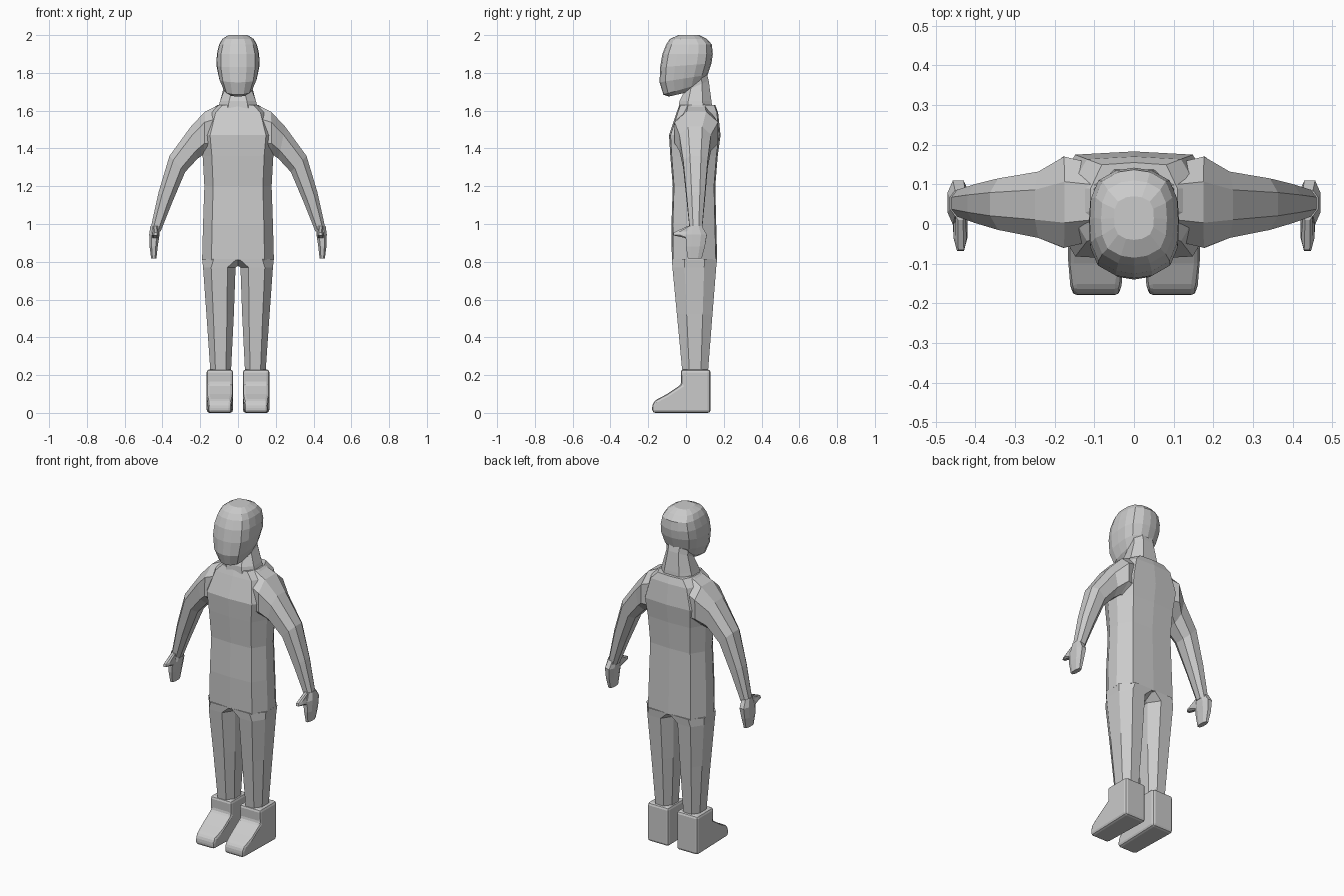
import bpy, bmesh

cube = bpy.data.objects.get("Cube")
if cube:
    bpy.data.objects.remove(cube, do_unlink=True)

grey = bpy.data.materials.new("plain grey")
grey.use_nodes = True
colour = (0.6, 0.6, 0.6, 1)
grey.diffuse_color = colour
grey.node_tree.nodes["Principled BSDF"].inputs["Base Color"].default_value = colour


def finish(name, bm, mirror=False, bevel=0):
    bmesh.ops.recalc_face_normals(bm, faces=bm.faces)
    mesh = bpy.data.meshes.new(name)
    bm.to_mesh(mesh)
    bm.free()
    mesh.materials.append(grey)
    obj = bpy.data.objects.new(name, mesh)
    bpy.context.collection.objects.link(obj)
    if bevel:
        mod = obj.modifiers.new("soft edges", "BEVEL")
        mod.width, mod.segments, mod.limit_method = bevel, 2, "ANGLE"
    if mirror:
        mod = obj.modifiers.new("other side", "MIRROR")
        mod.use_mirror_merge = False
    return obj


def quadrants(points):
    """Complete a section from its first quadrant, run from side to back."""
    half = points + [(-u, v) for u, v in reversed(points) if u > 0]
    return half + [(u, -v) for u, v in reversed(half) if v > 0]


def loft(name, section, rings, mirror=False):
    """Skin rings given as (xa, za, xb, zb, y_front, y_back, tilt)."""
    bm = bmesh.new()
    loops = []
    for xa, za, xb, zb, yf, yb, tilt in rings:
        loops.append([bm.verts.new(((xa + xb) / 2 + u * (xb - xa) / 2,
                                    (yf + yb) / 2 + v * (yb - yf) / 2,
                                    (za + zb) / 2 + u * (zb - za) / 2 + v * tilt))
                      for u, v in section])
    n = len(section)
    for lo, hi in zip(loops, loops[1:]):
        for i in range(n):
            j = (i + 1) % n
            bm.faces.new((lo[i], lo[j], hi[j], hi[i]))
    bm.faces.new(loops[0])
    bm.faces.new(loops[-1])
    return finish(name, bm, mirror)


def level(z, w, yf, yb, tilt=0):
    return (-w, z, w, z, yf, yb, tilt)


body_section = quadrants([(1, 0.3), (0.74, 0.94), (0, 1)])
limb_section = quadrants([(1, 0.45), (0.5, 1)])
round_section = quadrants([(1, 0), (0.97, 0.42), (0.8, 0.76), (0.4, 0.95), (0, 1)])

# Torso, from hips to collar
loft("torso", body_section, [
    level(0.81, 0.19, -0.075, 0.165), level(1.0, 0.185, -0.077, 0.16),
    level(1.2, 0.178, -0.07, 0.155), level(1.36, 0.187, -0.083, 0.168),
    level(1.47, 0.2, -0.09, 0.183), level(1.59, 0.16, -0.05, 0.17),
    level(1.63, 0.11, -0.035, 0.155)])

# Neck and head
loft("neck", limb_section, [
    level(1.6, 0.11, -0.04, 0.14), level(1.65, 0.095, -0.035, 0.135),
    level(1.73, 0.07, -0.01, 0.12, 0.03), level(1.8, 0.07, 0, 0.11)])
loft("head", round_section, [
    level(1.69, 0.045, -0.09, 0.04, 0.015), level(1.715, 0.075, -0.12, 0.09, 0.03),
    level(1.77, 0.1, -0.14, 0.115, 0.02), level(1.84, 0.114, -0.137, 0.135, 0.01),
    level(1.9, 0.112, -0.125, 0.142), level(1.95, 0.1, -0.105, 0.137),
    level(1.98, 0.083, -0.085, 0.11), level(2.0, 0.05, -0.04, 0.07)])

# Arms, from shoulder to wrist
loft("arm", limb_section, [
    (0.1, 1.35, 0.09, 1.635, -0.04, 0.15, 0), (0.18, 1.37, 0.175, 1.595, -0.06, 0.17, 0),
    (0.215, 1.345, 0.25, 1.515, -0.035, 0.132, 0), (0.28, 1.275, 0.363, 1.36, -0.015, 0.115, 0),
    (0.35, 1.11, 0.42, 1.17, 0.003, 0.1, 0), (0.41, 0.96, 0.463, 0.975, 0.02, 0.085, 0)],
    mirror=True)

# Hands and thumbs
loft("hand", limb_section, [
    (0.413, 0.98, 0.464, 0.99, 0.02, 0.085, 0), (0.416, 0.94, 0.47, 0.945, -0.002, 0.11, 0),
    (0.425, 0.88, 0.468, 0.88, 0, 0.1, 0), (0.432, 0.818, 0.46, 0.818, 0.01, 0.083, 0)],
    mirror=True)
loft("thumb", limb_section, [
    (0.425, 0.925, 0.457, 0.925, 0, 0.04, 0), (0.42, 0.945, 0.455, 0.945, -0.068, 0.05, 0.005),
    (0.422, 0.96, 0.45, 0.96, -0.065, 0.04, 0.005), (0.425, 0.99, 0.45, 0.99, 0.01, 0.045, 0)],
    mirror=True)

# Trouser legs
loft("leg", limb_section, [
    (-0.055, 0.815, 0.19, 0.815, -0.075, 0.165, 0), (0.013, 0.77, 0.185, 0.77, -0.072, 0.16, 0),
    (0.022, 0.52, 0.167, 0.52, -0.048, 0.14, 0), (0.038, 0.2, 0.145, 0.2, -0.018, 0.115, 0)],
    mirror=True)

# Boots: a side profile given thickness
bm = bmesh.new()
profile = [(0.13, 0), (0.13, 0.23), (-0.028, 0.23), (-0.025, 0.15),
           (-0.1, 0.1), (-0.165, 0.066), (-0.18, 0.04), (-0.178, 0)]
side = bm.faces.new([bm.verts.new((0.026, y, z)) for y, z in profile])
grown = bmesh.ops.extrude_face_region(bm, geom=[side])
for v in grown["geom"]:
    if isinstance(v, bmesh.types.BMVert):
        v.co.x = 0.166
# Narrow the toe a little
for v in bm.verts:
    if v.co.y < -0.15:
        v.co.x += (0.096 - v.co.x) * 0.12
finish("boot", bm, mirror=True, bevel=0.015)
